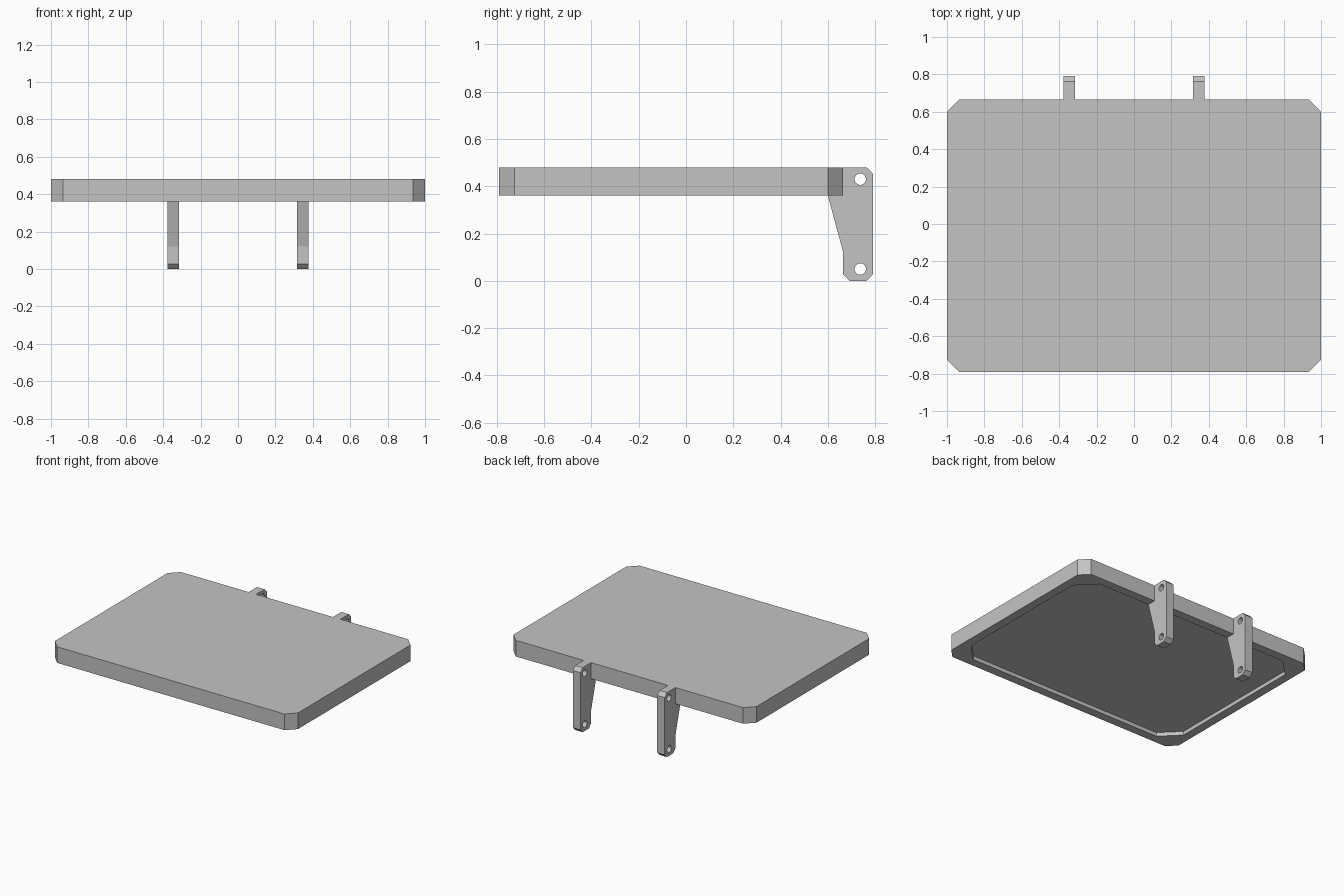
import bpy
import bmesh
import math

cube = bpy.data.objects.get("Cube")
if cube:
    bpy.data.objects.remove(cube, do_unlink=True)

grey = bpy.data.materials.new("plain grey")
grey.use_nodes = True
colour = (0.55, 0.55, 0.55, 1)
grey.diffuse_color = colour
grey.node_tree.nodes["Principled BSDF"].inputs["Base Color"].default_value = colour

TOP, BOTTOM, BACK, FRONT = 0.48, 0.36, 0.665, -0.79
CHAMFER, RIM, RECESS = 0.065, 0.065, 0.028


def octagon(bm, inset, cut, z):
    """Rectangle with cut corners, pulled in from the shelf outline."""
    x, y0, y1 = 1 - inset, FRONT + inset, BACK - inset
    pts = [(x, y0 + cut), (x, y1 - cut), (x - cut, y1), (cut - x, y1),
           (-x, y1 - cut), (-x, y0 + cut), (cut - x, y0), (x - cut, y0)]
    return [bm.verts.new((px, py, z)) for px, py in pts]


# Shelf slab: outer wall, bottom rim and shallow recess underneath
bm = bmesh.new()
rings = [octagon(bm, 0, CHAMFER, TOP), octagon(bm, 0, CHAMFER, BOTTOM),
         octagon(bm, RIM, 2 * CHAMFER, BOTTOM),
         octagon(bm, RIM, 2 * CHAMFER, BOTTOM + RECESS)]
for a, b in zip(rings, rings[1:]):
    for i in range(len(a)):
        j = (i + 1) % len(a)
        bm.faces.new((a[i], a[j], b[j], b[i]))
bm.faces.new(rings[0])
bm.faces.new(rings[-1])
bmesh.ops.recalc_face_normals(bm, faces=bm.faces)
mesh = bpy.data.meshes.new("shelf_slab")
bm.to_mesh(mesh)
bm.free()
mesh.materials.append(grey)
slab = bpy.data.objects.new("shelf_slab", mesh)
bpy.context.collection.objects.link(slab)


def closed_spline(curve, pts):
    spline = curve.splines.new('POLY')
    spline.points.add(len(pts) - 1)
    for point, (u, v) in zip(spline.points, pts):
        point.co = (u, v, 0, 1)
    spline.use_cyclic_u = True


def circle(cy, cz, r, n=32):
    return [(cy + r * math.cos(math.tau * i / n), cz + r * math.sin(math.tau * i / n))
            for i in range(n)]


# Mounting brackets: side profile with two screw holes, given thickness
profile = [(0.60, BOTTOM), (0.665, 0.12), (0.665, 0.027), (0.692, 0), (0.763, 0),
           (0.79, 0.027), (0.79, TOP - 0.027), (0.763, TOP), (BACK, TOP), (BACK, BOTTOM)]
for name, x in (("left_bracket", 0.347), ("right_bracket", -0.347)):
    curve = bpy.data.curves.new(name, 'CURVE')
    curve.dimensions = '2D'
    curve.fill_mode = 'BOTH'
    curve.extrude = 0.031
    closed_spline(curve, profile)
    for z in (0.05, 0.43):
        closed_spline(curve, circle(0.737, z, 0.024))
    curve.materials.append(grey)
    bracket = bpy.data.objects.new(name, curve)
    bracket.location.x = x
    bracket.rotation_euler = (math.pi / 2, 0, math.pi / 2)
    bpy.context.collection.objects.link(bracket)
    bpy.ops.object.select_all(action='DESELECT')
    bracket.select_set(True)
    bpy.context.view_layer.objects.active = bracket
    bpy.ops.object.convert(target='MESH')
    # Weld the filled sides to the walls and face everything outward
    bm = bmesh.new()
    bm.from_mesh(bracket.data)
    bmesh.ops.remove_doubles(bm, verts=bm.verts, dist=0.0001)
    bmesh.ops.recalc_face_normals(bm, faces=bm.faces)
    for face in bm.faces:
        face.smooth = False
    bm.to_mesh(bracket.data)
    bm.free()
